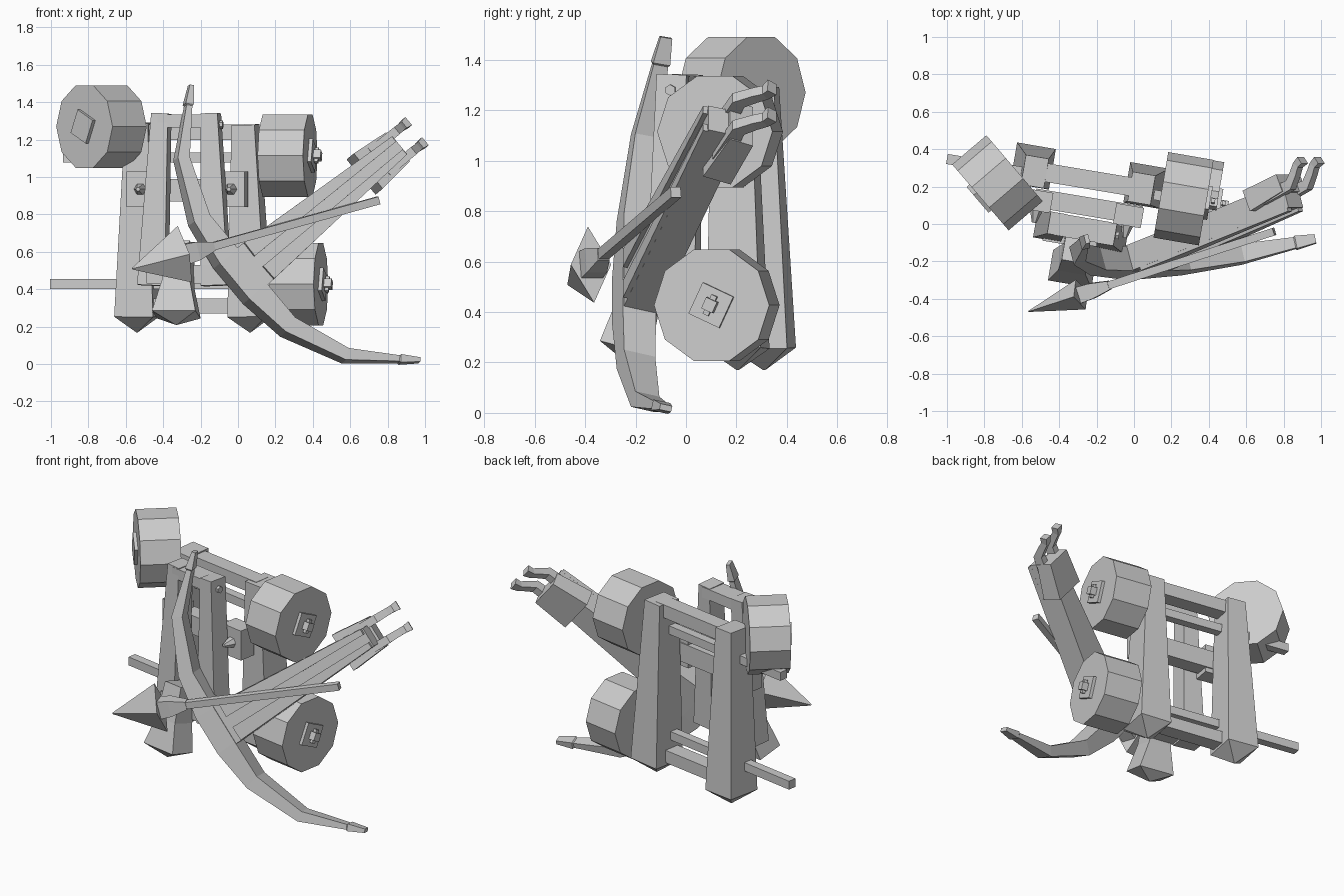
import bpy, bmesh
from math import cos, sin, pi, radians
from mathutils import Vector as V

if "Cube" in bpy.data.objects:
    bpy.data.objects.remove(bpy.data.objects["Cube"])

R = V((0.985, -0.17, 0))          # sideways axis of the carriage
F = V((-0.17, -0.985, 0))         # carriage facing


def loft(name, path, side, sizes, sides=4):
    """Skin polygon sections along a path; sizes are (half width, half depth)."""
    path = [V(p) for p in path]
    bm = bmesh.new()
    rings = []
    for i, (p, (a, b)) in enumerate(zip(path, sizes)):
        d = (path[min(i + 1, len(path) - 1)] - path[max(i - 1, 0)]).normalized()
        s = (V(side) - d * V(side).dot(d)).normalized()
        t = d.cross(s)
        if sides == 4:
            c = [(1, 1), (-1, 1), (-1, -1), (1, -1)]
        else:
            c = [(cos(2 * pi * k / sides), sin(2 * pi * k / sides)) for k in range(sides)]
        rings.append([bm.verts.new(p + s * a * u + t * b * v) for u, v in c])
    for r, q in zip(rings, rings[1:]):
        for k in range(sides):
            bm.faces.new((r[k], r[(k + 1) % sides], q[(k + 1) % sides], q[k]))
    bm.faces.new(rings[0])
    bm.faces.new(rings[-1])
    bmesh.ops.recalc_face_normals(bm, faces=bm.faces)
    me = bpy.data.meshes.new(name)
    bm.to_mesh(me)
    bm.free()
    ob = bpy.data.objects.new(name, me)
    bpy.context.collection.objects.link(ob)
    return ob


def beam(name, p, q, side, s0, s1=None):
    return loft(name, [p, q], side, [s0, s1 or s0])


# Wheels with square hub plates and pegs
def wheel(name, c, ax, half, peg):
    c, ax = V(c), V(ax).normalized()
    s = ax.cross(V((0, 0, 1)))
    loft(name, [c - ax * half, c + ax * half], s, [(0.232, 0.232)] * 2, 10)
    tilt = s * cos(radians(25)) + V((0, 0, 1)) * sin(radians(25))
    f = c + ax * half
    beam(name + "_hub_plate", f - ax * 0.02, f + ax * 0.02, tilt, (0.068, 0.068))
    if peg:
        beam(name + "_peg", f, f + ax * 0.06, tilt, (0.024, 0.024))
        beam(name + "_pin", f + ax * 0.025, f + ax * 0.045, tilt, (0.012, 0.042))


wheel("upper_wheel", (0.265, 0.135, 1.115), R, 0.123, True)
wheel("lower_wheel", (0.325, 0.122, 0.427), R, 0.12, True)
wheel("loose_wheel", (-0.73, 0.22, 1.27), (-0.76, -0.65, 0), 0.12, False)

# Axles
for n, z, x0, x1 in (("upper_axle", 1.105, -0.93, 0.4), ("lower_axle", 0.428, -1.0, 0.44)):
    beam(n, (x0, 0.175 - 0.173 * x0, z), (x1, 0.175 - 0.173 * x1, z), (0, 0, 1), (0.027, 0.027))

# Tapered rails with pointed ends
for n, x, y, xt, yt, zt in (("left_rail", -0.54, 0.31, -0.53, 0.28, 1.29),
                            ("right_rail", 0.065, 0.205, 0.04, 0.19, 1.28)):
    loft(n, [(x, y, 0.17), (x, y, 0.255), (xt, yt, zt)], R,
         [(0.004, 0.004), (0.105, 0.11), (0.062, 0.08)])

# Cross beams between the rails
for n, z, dy, h in (("top_cross_beam", 1.24, 0.0, 0.042), ("middle_cross_beam", 0.93, -0.145, 0.06),
                    ("bottom_cross_beam", 0.31, 0.0, 0.04)):
    beam(n, (-0.53, 0.285 + dy, z), (0.04, 0.19 + dy, z), (0, 0, 1), (h, 0.05))

# Bolted plates on the middle beam
for n, x, y in (("left_plate", -0.52, 0.09), ("right_plate", -0.035, 0.01)):
    p = V((x, y, 0.935))
    beam(n, p - F * 0.09, p + F * 0.02, R, (0.075, 0.095))
    loft(n + "_bolt", [p, p + F * 0.085], R, [(0.04, 0.04), (0.012, 0.012)], 6)

# Upright frame: two posts, top and bottom bars
for n, x0, y0, x1, y1 in (("left_post", -0.455, -0.02, -0.41, 0.0), ("right_post", -0.115, -0.085, -0.145, -0.05)):
    beam(n, (x0, y0, 0.42), (x1, y1, 1.34), R, (0.075, 0.065), (0.045, 0.06))
beam("frame_top_bar", (-0.42, 0.0, 1.3), (-0.13, -0.05, 1.3), (0, 0, 1), (0.034, 0.06))
beam("frame_bottom_bar", (-0.48, -0.03, 0.48), (-0.06, -0.1, 0.48), (0, 0, 1), (0.05, 0.06))
pin = V((-0.14, -0.053, 1.28))
loft("frame_pin", [pin, pin + R * 0.06], (0, 0, 1), [(0.022, 0.022)] * 2, 6)

# Flared foot of the pedestal
loft("pedestal_foot", [(-0.33, -0.245, 0.21), (-0.33, -0.24, 0.265), (-0.32, -0.19, 0.43), (-0.31, -0.13, 0.64)], R,
     [(0.004, 0.004), (0.118, 0.085), (0.075, 0.075), (0.065, 0.075)])

# Weapon: local frame along the stock (U), across (W), through (N)
C = V((0.03, -0.24, 0.484))
U = V((0.73, 0.32, 0.60)).normalized()
W = V((0.64, 0, -0.77)).normalized()
N = U.cross(W)


def at(u, w, n):
    return C + U * u + W * w + N * n


# Bow with nocked tips: (across, along, offset, half thickness, half depth)
limb = [(0.12, -0.01, 0.04, 0.066, 0.07), (0.37, 0.012, 0.04, 0.048, 0.065), (0.685, 0.155, 0.03, 0.033, 0.05),
        (0.88, 0.37, 0.02, 0.016, 0.03), (0.885, 0.375, 0.02, 0.022, 0.035), (0.955, 0.455, 0.015, 0.012, 0.024)]
full = [(-w, u, n, a, b) for w, u, n, a, b in reversed(limb)] + limb
loft("bow", [at(u, w, n) for w, u, n, a, b in full], N, [(b, a) for w, u, n, a, b in full])

# Tapered stock with twin top rails
beam("stock", at(0.04, 0, 0.045), at(1.13, 0, 0.035), W, (0.13, 0.07), (0.062, 0.07))
for s in (-1, 1):
    beam("stock_rail", at(0.1, s * 0.08, -0.03), at(1.12, s * 0.045, -0.04), W, (0.045, 0.014), (0.018, 0.014))

# Rear block and bent handles
beam("rear_block", at(0.91, 0, 0.075), at(1.14, 0, 0.1), W, (0.122, 0.06), (0.1, 0.05))
for s in (-1, 1):
    loft("handle", [at(1.0, s * 0.07, 0.06), at(1.19, s * 0.07, 0.07), at(1.24, s * 0.07, 0.12),
                    at(1.27, s * 0.07, 0.155), at(1.31, s * 0.07, 0.17)],
         W, [(0.026, 0.035), (0.024, 0.028), (0.022, 0.022), (0.022, 0.02), (0.028, 0.022)])

# Giant bolt: flat pyramid head, collar and shaft
tip, tail = V((-0.565, -0.468, 0.51)), V((0.75, -0.04, 0.875))
D = (tail - tip).normalized()
S = (V((0, 0, 1)) - D * D.z).normalized()
S2 = D.cross(S)
head = loft("bolt_head", [tip, tip + D * 0.305], S, [(0.003, 0.003), (0.1, 0.1)])
for v in head.data.vertices:          # turn corners upright and flatten
    r = v.co - tip
    a, b, d = r.dot(S), r.dot(S2), r.dot(D)
    v.co = tip + D * d + S * (a - b) * 0.78 + S2 * (a + b) * 0.42
loft("bolt_collar", [tip + D * p for p in (0.3, 0.37, 0.47)], S, [(0.055, 0.045), (0.05, 0.042), (0.024, 0.024)])
loft("bolt_shaft", [tip + D * 0.3, tail], S, [(0.021, 0.021)] * 2)
